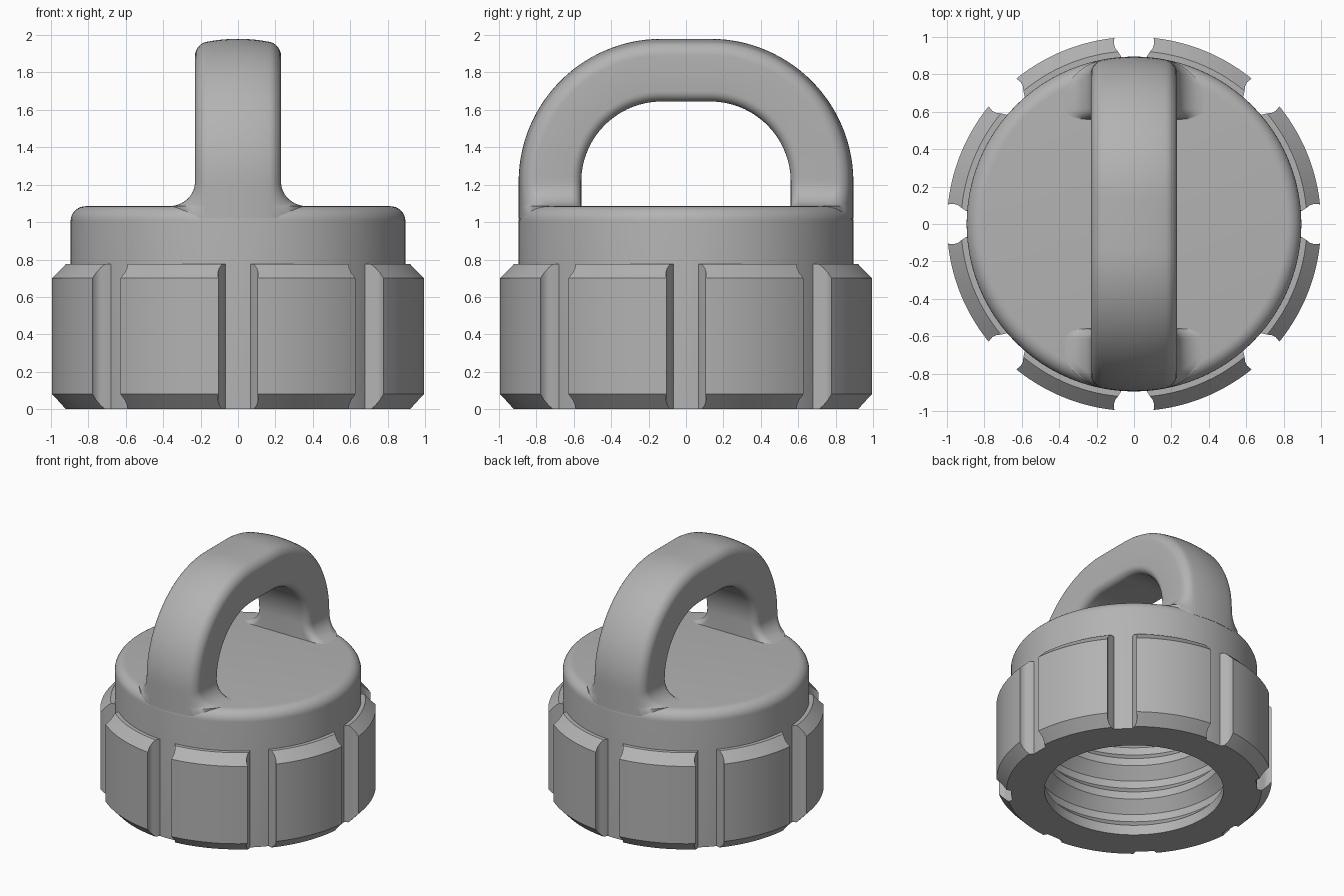
import bpy, bmesh, math
from math import sin, cos, pi, sqrt, asin

cube = bpy.data.objects.get("Cube")
if cube:
    bpy.data.objects.remove(cube, do_unlink=True)

grey = bpy.data.materials.new("plain grey")
grey.use_nodes = True
grey.diffuse_color = (0.45, 0.45, 0.45, 1)
grey.node_tree.nodes["Principled BSDF"].inputs["Base Color"].default_value = grey.diffuse_color


def finish(bm, name):
    """Turn a bmesh into a smooth-shaded object with sharp corners."""
    bmesh.ops.remove_doubles(bm, verts=bm.verts, dist=1e-5)
    bmesh.ops.recalc_face_normals(bm, faces=bm.faces)
    mesh = bpy.data.meshes.new(name)
    bm.to_mesh(mesh)
    bm.free()
    mesh.materials.append(grey)
    obj = bpy.data.objects.new(name, mesh)
    bpy.context.collection.objects.link(obj)
    bpy.ops.object.select_all(action='DESELECT')
    obj.select_set(True)
    bpy.context.view_layer.objects.active = obj
    bpy.ops.object.shade_smooth_by_angle(angle=math.radians(32))
    return obj


def skin(bm, rings):
    """Bridge consecutive closed rings of equal length with quads."""
    for a, b in zip(rings, rings[1:]):
        for i in range(len(a)):
            j = (i + 1) % len(a)
            bm.faces.new((a[i], a[j], b[j], b[i]))


def quarter(n):
    return [i * pi / 2 / n for i in range(n + 1)]


# Cap body: revolved shell with a rounded shoulder and a threaded bore
R, TOP, EDGE = 0.895, 1.085, 0.08
profile = [(0, TOP)]
profile += [(R - EDGE + EDGE * sin(t), TOP - EDGE + EDGE * cos(t)) for t in quarter(8)]
profile += [(R, 0), (0.65, 0)]
for z in (0.08, 0.36, 0.64):
    profile += [(0.65, z), (0.72, z + 0.07), (0.72, z + 0.13), (0.65, z + 0.22)]
profile += [(0.65, 0.88), (0, 0.88)]

bm = bmesh.new()
verts = [bm.verts.new((r, 0, z)) for r, z in profile]
edges = [bm.edges.new(pair) for pair in zip(verts, verts[1:])]
bmesh.ops.spin(bm, geom=verts + edges, cent=(0, 0, 0), axis=(0, 0, 1),
               angle=2 * pi, steps=96)
bmesh.ops.dissolve_degenerate(bm, dist=1e-5, edges=bm.edges)
finish(bm, "cap_body")

# Grip pads: eight chamfered arcs separated by grooves with curved walls
HEIGHT, FLAT, STEPS = 0.775, 0.925, 14
half_gaps = [(0.88, 0.06), (0.9, 0.07), (FLAT, 0.085), (0.945, 0.1),
             (0.97, 0.108), (1.0, 0.105)]
bm = bmesh.new()
for k in range(8):
    rings = []
    for s in range(STEPS + 1):
        low, high = [], []
        for r, gap in half_gaps:
            start = asin(gap / r)
            ang = k * pi / 4 + start + (pi / 4 - 2 * start) * s / STEPS
            cut = max(0, r - FLAT)
            x, y = r * cos(ang), r * sin(ang)
            low.append(bm.verts.new((x, y, cut * 1.07)))
            high.append(bm.verts.new((x, y, HEIGHT - cut)))
        rings.append(low + high[::-1])
    skin(bm, rings)
    for end in (rings[0], rings[-1]):
        n = len(end)
        for i in range(n // 2 - 1):
            bm.faces.new((end[i], end[i + 1], end[n - 2 - i], end[n - 1 - i]))
finish(bm, "grip_pads")

# Loop handle: crowned section swept over two legs and an arch, flared at the feet
THICK, HALF, CY, CZ = 0.335, 0.23, 0.13, 1.215
BEND = R - CY


def section(w):
    """Half-width w gives (x, depth from the outer face) around the section."""
    flare = w - HALF
    cx, cd = 0.06 + flare, 0.06 + 0.5 * flare
    ix, idp = 0.055 + 0.4 * flare, 0.055
    side = [((w - cx) * i / 6, 0) for i in range(6)]
    side += [(w - cx + cx * sin(t), cd * (1 - cos(t))) for t in quarter(7)]
    side = [(x, d + R - sqrt(R * R - x * x)) for x, d in side]
    side += [(w - ix + ix * cos(t), THICK - idp + idp * sin(t)) for t in quarter(6)]
    side.append((0, THICK))
    return side + [(-x, d) for x, d in side[-2:0:-1]]


# Stations: half-width, centre of the outer face (y, z) and its outward direction
half_path = [(HALF + 0.14, R, 1.02, 0)]
half_path += [(HALF + 0.14 * (1 - sin(t)), R, CZ - 0.13 * cos(t), 0) for t in quarter(10)]
half_path += [(HALF, CY + BEND * cos(t), CZ + BEND * sin(t), t) for t in quarter(28)[1:]]
path = half_path + [(w, -y, z, pi - t) for w, y, z, t in half_path[::-1]]

bm = bmesh.new()
rings = [[bm.verts.new((x, y - d * cos(t), z - d * sin(t))) for x, d in section(w)]
         for w, y, z, t in path]
skin(bm, rings)
bm.faces.new(rings[0])
bm.faces.new(rings[-1])
finish(bm, "loop_handle")
